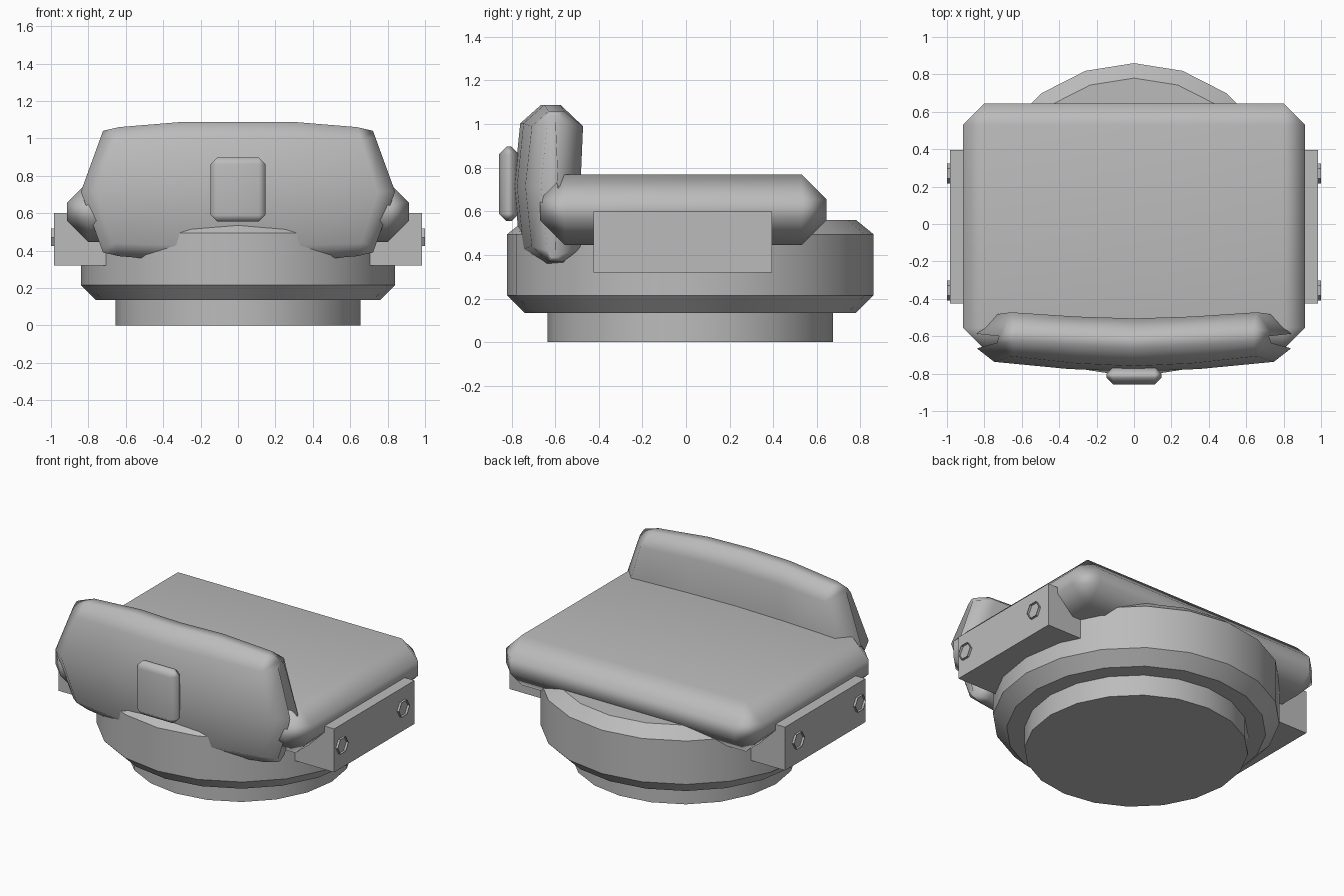
import bpy, bmesh, math
from mathutils import Matrix

old = bpy.data.objects.get("Cube")
if old:
    bpy.data.objects.remove(old, do_unlink=True)

grey = bpy.data.materials.new("plain grey")
grey.use_nodes = True
colour = (0.5, 0.5, 0.5, 1)
grey.diffuse_color = colour
grey.node_tree.nodes["Principled BSDF"].inputs["Base Color"].default_value = colour


def finish(name, bm):
    bmesh.ops.recalc_face_normals(bm, faces=bm.faces)
    mesh = bpy.data.meshes.new(name)
    bm.to_mesh(mesh)
    bm.free()
    mesh.materials.append(grey)
    obj = bpy.data.objects.new(name, mesh)
    bpy.context.collection.objects.link(obj)
    return obj


def loft(name, rings):
    """Skin a list of closed rings and cap both ends."""
    bm = bmesh.new()
    loops = [[bm.verts.new(p) for p in ring] for ring in rings]
    count = len(rings[0])
    for a, b in zip(loops, loops[1:]):
        for i in range(count):
            j = (i + 1) % count
            bm.faces.new((a[i], a[j], b[j], b[i]))
    bm.faces.new(loops[0])
    bm.faces.new(loops[-1])
    return finish(name, bm)


def box(name, low, high, bevel=0):
    bm = bmesh.new()
    bmesh.ops.create_cube(bm, size=1)
    for v in bm.verts:
        v.co = [(a + b) / 2 + c * (b - a) for a, b, c in zip(low, high, v.co)]
    if bevel:
        bmesh.ops.bevel(bm, geom=bm.edges[:], offset=bevel, segments=1,
                        profile=0.5, affect='EDGES')
    return finish(name, bm)


def smooth(obj, angle=None):
    bpy.ops.object.select_all(action='DESELECT')
    obj.select_set(True)
    bpy.context.view_layer.objects.active = obj
    if angle:
        bpy.ops.object.shade_smooth_by_angle(angle=math.radians(angle))
    else:
        # soft chamfers between flat main faces
        bpy.ops.object.shade_smooth()
        obj.modifiers.new("Weighted Normals", 'WEIGHTED_NORMAL')


# Round base with a stepped foot and chamfered rims
SIDES = 20
profile = [(0.655, 0), (0.655, 0.135), (0.76, 0.135), (0.84, 0.215),
           (0.84, 0.495), (0.76, 0.56)]
base = loft("round_base", [
    [(r * math.cos(math.tau * i / SIDES), 0.02 + r * math.sin(math.tau * i / SIDES), z)
     for i in range(SIDES)] for r, z in profile])
smooth(base, 30)

# Seat cushion
smooth(box("seat_cushion", (-0.915, -0.67, 0.445), (0.915, 0.645, 0.77), 0.115))

# Side blocks with open hexagonal sockets
for side, label in ((1, "left"), (-1, "right")):
    xs = sorted((side * 0.6, side * 0.985))
    box(label + "_side_block", (xs[0], -0.425, 0.32), (xs[1], 0.395, 0.60))
    for y, place in ((-0.355, "front"), (0.27, "back")):
        bm = bmesh.new()
        bmesh.ops.create_cone(bm, cap_ends=False, segments=6, radius1=0.054,
                              radius2=0.054, depth=0.03)
        turn = Matrix.Rotation(math.pi / 2, 4, 'Y')
        bmesh.ops.transform(bm, verts=bm.verts, matrix=turn)
        # one corner of the hexagon points along y
        bmesh.ops.translate(bm, verts=bm.verts, vec=(side * 0.985, y, 0.47))
        finish(f"{label}_{place}_socket", bm)


# Curved backrest: sections across the width, bowed and tapered
def section(u, half, front, back, rim_front, rim_back, shoulder):
    mid = 0.715
    upper = [(front, 0), (front + 0.03, half - shoulder), (rim_front, half),
             (rim_back, half), (back, half - shoulder), (back - 0.012, 0)]
    outline = upper + [(y, -z) for y, z in upper[4:0:-1]]
    return [(u * (0.84 - 0.12 * abs(z) / 0.33), y, mid + z) for y, z in outline]


half_sections = [
    (0, 0.373, -0.79, -0.505, -0.665, -0.59, 0.085),
    (0.42, 0.373, -0.775, -0.495, -0.65, -0.575, 0.085),
    (0.89, 0.345, -0.737, -0.472, -0.63, -0.56, 0.07),
    (1, 0.325, -0.665, -0.575, -0.62, -0.60, 0.03),
]
stations = [(-s[0],) + s[1:] for s in half_sections[:0:-1]] + half_sections
smooth(loft("backrest", [section(*s) for s in stations]))

# Raised plate on the front of the backrest
smooth(box("front_plate", (-0.146, -0.858, 0.555), (0.146, -0.765, 0.897), 0.035))
